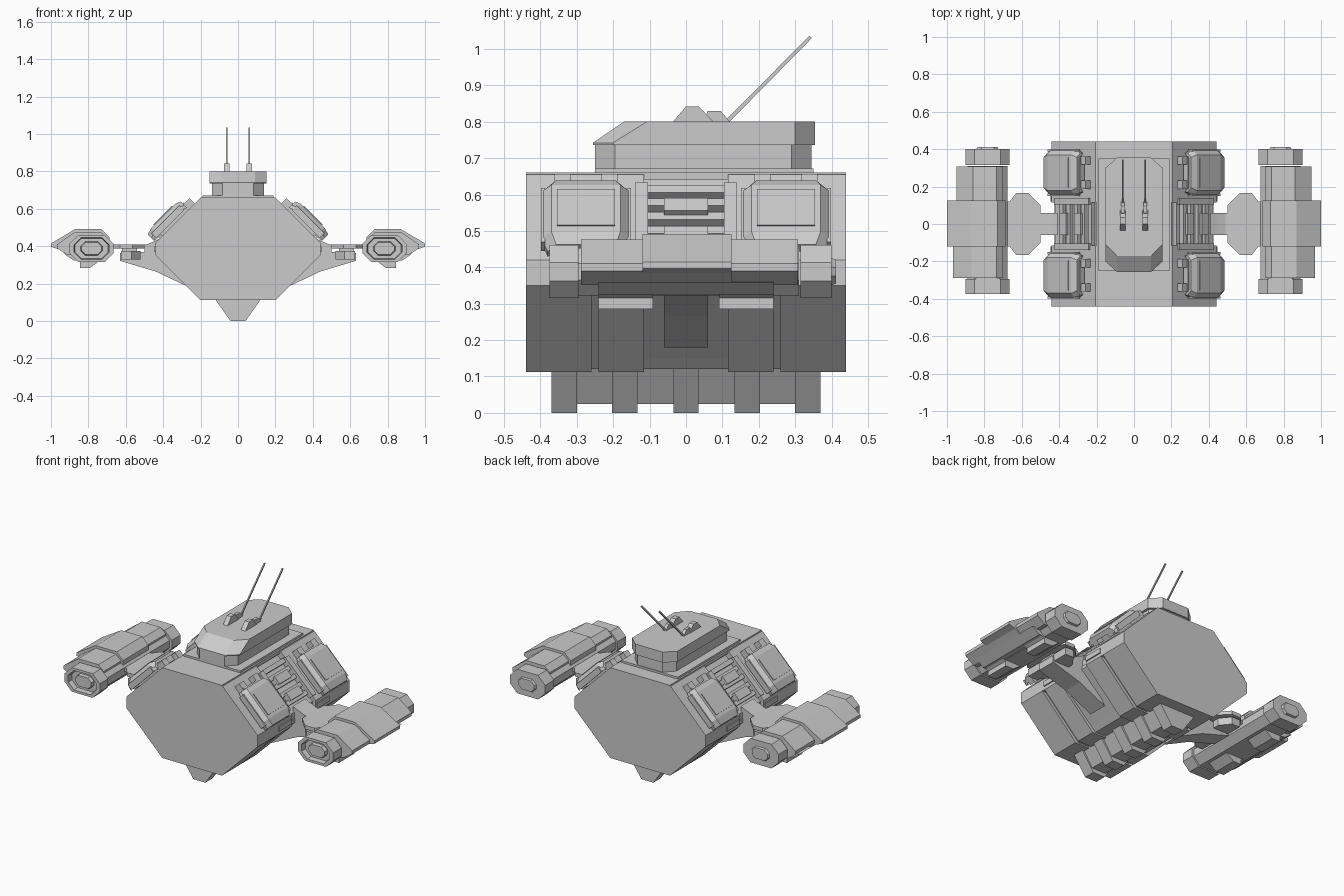
import bpy, bmesh
from mathutils import Matrix, Vector

if "Cube" in bpy.data.objects:
    bpy.data.objects.remove(bpy.data.objects["Cube"])


def loft(name, rings, mirror="", mat=None):
    """Skin a stack of equal-length rings, cap both ends, optionally mirror."""
    bm = bmesh.new()
    vs = [[bm.verts.new(p) for p in r] for r in rings]
    n = len(vs[0])
    for a, b in zip(vs, vs[1:]):
        for i in range(n):
            bm.faces.new((a[i], a[(i + 1) % n], b[(i + 1) % n], b[i]))
    bm.faces.new(vs[0][::-1])
    bm.faces.new(vs[-1])
    if mat:
        bm.transform(mat)
    bmesh.ops.recalc_face_normals(bm, faces=bm.faces)
    me = bpy.data.meshes.new(name)
    bm.to_mesh(me)
    bm.free()
    ob = bpy.data.objects.new(name, me)
    bpy.context.collection.objects.link(ob)
    if mirror:
        m = ob.modifiers.new("Mirror", 'MIRROR')
        m.use_axis = ("x" in mirror, "y" in mirror, False)
        m.use_mirror_merge = False
    return ob


def prism_y(name, pts, y0, y1, mirror="", mat=None):
    return loft(name, [[(x, y, z) for x, z in pts] for y in (y0, y1)], mirror, mat)


def prism_x(name, pts, x0, x1, mirror="", mat=None):
    return loft(name, [[(x, y, z) for y, z in pts] for x in (x0, x1)], mirror, mat)


def prism_z(name, pts, z0, z1, mirror="", mat=None):
    return loft(name, [[(x, y, z) for x, y in pts] for z in (z0, z1)], mirror, mat)


def box(name, x0, x1, y0, y1, z0, z1, mirror="", mat=None):
    return prism_z(name, [(x0, y0), (x1, y0), (x1, y1), (x0, y1)], z0, z1, mirror, mat)


def both(half):
    """Complete an outline symmetric about x = 0."""
    return half + [(-x, v) for x, v in reversed(half)]


# Hull: recessed core, upper blocks fore and aft, split lower armour
prism_y("hull_core", both([(.18, .12), (.42, .355), (.42, .41), (.17, .64)]), -.43, .43)
prism_y("hull_upper", both([(.43, .35), (.44, .35), (.44, .42), (.205, .655)]), .115, .44, "y")
for y0, y1 in ((.115, .24), (.26, .44)):
    prism_y("hull_lower_armour", both([(.2, .112), (.44, .35), (.44, .36)]), y0, y1, "y")
prism_y("hull_lower_middle", both([(.2, .14), (.425, .35), (.425, .37)]), -.115, .115)
box("hull_roof", -.2, .2, -.44, .44, .64, .66)
box("hull_waist_panel", .42, .447, .12, .24, .37, .4, "xy")

# Keel with ribs
prism_y("keel", both([(.048, .025), (.11, .12)]), -.36, .36)
for y in (-.335, -.168, 0, .168, .335):
    prism_y("keel_rib", both([(.04, 0), (.125, .12)]), y - .035, y + .035)

# Bridge: base plate, neck, and wedge-fronted upper deck
def deck(w, front, rear, slope=0.0):
    return both([(.09 * w / .15, front + slope), (w, front + .055 + slope * 1.1),
                 (w, rear - .055), (.09 * w / .15, rear)])


box("bridge_base", -.19, .19, -.25, .35, .655, .672)
prism_z("bridge_neck", deck(.138, -.25, .345), .66, .74)
loft("bridge_deck", [[(x, y, z) for x, y in deck(.152, -.256, .355, s)]
                     for z, s in ((.736, 0), (.742, 0), (.80, .085))])

# Antenna mounts and slanted rods
prism_x("antenna_mount", [(-.04, .795), (0, .842), (.035, .842), (.08, .795)], .045, .075, "x")
prism_x("antenna_socket", [(.045, .795), (.06, .83), (.095, .83), (.125, .795)], .05, .07, "x")
prism_x("antenna_rod", [(.105, .80), (.113, .793), (.346, 1.03), (.339, 1.036)], .057, .064, "x")

# Slope frame: local x runs down the upper flank, local z points outward
s = .70711
slope = Matrix(((s, 0, s, .32), (0, 1, 0, 0), (-s, 0, s, .54), (0, 0, 0, 1)))

# Flank rails in the recess between the pods
for u in (-.125, -.075, -.02, .035, .09):
    box("flank_rail", u, u + .027, -.12, .12, -.045, -.005, "x", slope)
for u in (-.06, .05):
    box("flank_clamp", u, u + .05, -.06, .06, -.04, .012, "x", slope)
box("flank_rail_end", -.12, .14, .105, .14, -.03, .012, "xy", slope)

# Flank pods: raised shield with folded sides, backing block and brackets
c = .275
shield = [(-.122, .025), (-.122, .045), (-.095, .072), (.095, .072), (.122, .045),
          (.122, .025), (.09, .045), (-.09, .045)]
loft("pod_shield", [[(u, c + y * k, n - d) for y, n in shield]
                    for u, k, d in ((-.08, .86, .012), (-.05, 1, 0),
                                    (.13, 1, 0), (.17, .86, .012))], "xy", slope)
box("pod_backing", -.05, .12, c - .085, c + .085, -.01, .05, "xy", slope)
box("pod_face_panel", -.03, .11, c - .08, c + .08, .07, .077, "xy", slope)
for y in (c - .065, c + .065):
    box("pod_bracket", -.125, 0, y - .022, y + .022, -.01, .04, "xy", slope)
    box("pod_lower_lug", .1, .165, y - .02, y + .02, .01, .05, "xy", slope)
box("pod_hinge", -.09, -.055, c - .08, c + .08, .01, .045, "xy", slope)
for y in (c - .118, c + .118):
    box("pod_side_fin", -.06, .15, y - .006, y + .006, .015, .05, "xy", slope)

# Arms: thin upper plate flaring outward, and a tapered strut below
arm = [(.40, .06), (.5, .06), (.5, .1), (.565, .165), (.63, .165), (.665, .12), (.72, .12)]
prism_z("arm_plate", arm + [(x, -y) for x, y in reversed(arm)], .387, .41, "x")
prism_y("arm_root", [(.41, .37), (.41, .445), (.44, .43), (.5, .405), (.5, .37)], -.06, .06, "x")
prism_y("arm_strut", [(.26, .18), (.44, .265), (.63, .322), (.63, .365), (.50, .37), (.40, .39)],
        -.06, .06, "x")
prism_z("arm_lower_plate", [(.52, -.1), (.57, -.16), (.625, -.16), (.625, .16), (.57, .16), (.52, .1)],
        .33, .375, "x")
box("arm_link", .54, .62, -.05, .05, .36, .40, "x")

# Nacelles: octagonal core, end caps with recessed nozzles, stepped armour
def octagon(y, k=1.0, w=.118, h=.073, bev=.048):
    pts = [(w, h - bev), (w - bev, h), (bev - w, h), (-w, h - bev),
           (-w, bev - h), (bev - w, -h), (w - bev, -h), (w, bev - h)]
    return [(.783 + x * k, y, .388 + z * k) for x, z in pts]


loft("nacelle_core", [octagon(-.31, .9), octagon(.31, .9)], "x")
loft("nacelle_front_cap", [octagon(-.295), octagon(-.375), octagon(-.375, .8),
                           octagon(-.345, .75), octagon(-.345, .5), octagon(-.365, .45)], "x")
loft("nacelle_rear_cap", [octagon(.315), octagon(.40), octagon(.40, .5), octagon(.412, .45)], "x")
prism_y("nacelle_shoulder", [(.91, .352), (.968, .39), (.968, .41), (.87, .477), (.735, .477),
                             (.70, .445), (.70, .352)], -.288, .125, "x")
prism_y("nacelle_rear_shoulder", [(.90, .352), (.95, .39), (.95, .41), (.86, .477), (.735, .477),
                                  (.70, .445), (.70, .352)], .12, .308, "x")
prism_y("nacelle_middle_armour", [(.93, .375), (1.0, .397), (1.0, .415), (.87, .492), (.73, .492),
                                  (.688, .45), (.688, .375)], -.12, .125, "x")
prism_y("nacelle_belly", [(.72, .36), (.76, .325), (.88, .325), (.93, .36)], -.24, .24, "x")
prism_y("nacelle_belly_block", [(.71, .345), (.79, .285), (.845, .285), (.845, .315), (.92, .36),
                                (.72, .37)], .09, .24, "xy")
